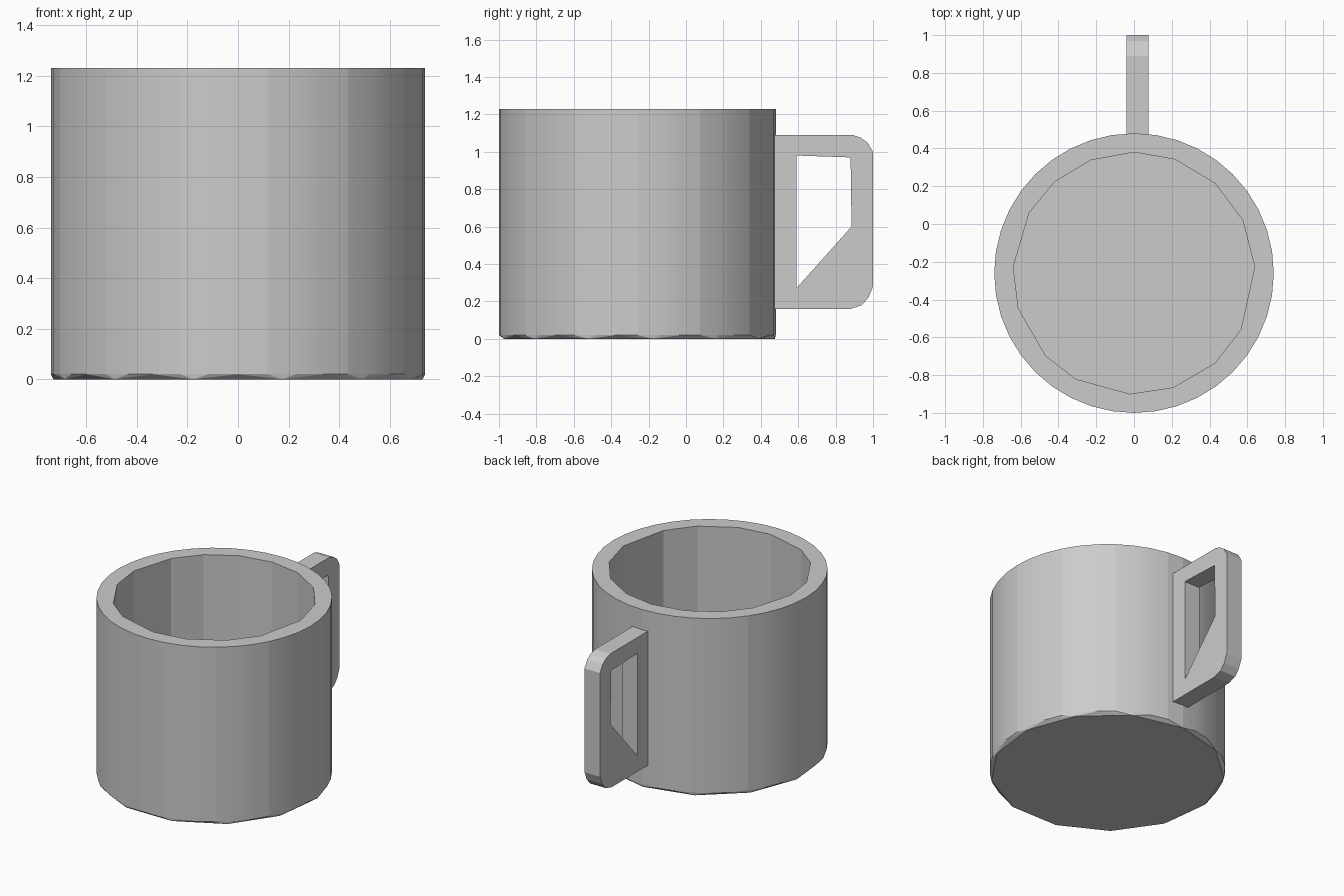
import bpy
import bmesh
from math import cos, sin, radians

cube = bpy.data.objects.get("Cube")
if cube:
    bpy.data.objects.remove(cube, do_unlink=True)

CENTRE_Y = -0.26
HEIGHT = 1.23

grey = bpy.data.materials.new("plain grey")
grey.use_nodes = True
grey.diffuse_color = (0.6, 0.6, 0.6, 1)
grey.node_tree.nodes["Principled BSDF"].inputs["Base Color"].default_value = (0.6, 0.6, 0.6, 1)


def finish(bm, name):
    """Turn a bmesh into a named, coloured object."""
    bmesh.ops.recalc_face_normals(bm, faces=bm.faces)
    mesh = bpy.data.meshes.new(name)
    bm.to_mesh(mesh)
    bm.free()
    mesh.materials.append(grey)
    obj = bpy.data.objects.new(name, mesh)
    bpy.context.collection.objects.link(obj)
    return obj


def add_loop(bm, points):
    """Add a closed loop of vertices and edges."""
    verts = [bm.verts.new(p) for p in points]
    for i, v in enumerate(verts):
        bm.edges.new((verts[i - 1], v))
    return verts


def ring(bm, angles, radius, z):
    return add_loop(bm, [(radius * cos(radians(a)), CENTRE_Y + radius * sin(radians(a)), z)
                         for a in angles])


def loop_edges(bm, verts):
    return [bm.edges.get((verts[i - 1], v)) for i, v in enumerate(verts)]


def skin(bm, lower, upper):
    """Join two rings with equal vertex counts by quads."""
    return [bm.faces.new((lower[i - 1], lower[i], upper[i], upper[i - 1]))
            for i in range(len(lower))]


def even(count):
    return [90 + 360 * i / count for i in range(count)]


# Cup: coarse base, finely rounded wall, flat rim and uneven faceted cavity
inner = [90, 111, 131, 150, 177, 197, 223, 241, 268, 289, 312, 332, 363, 386, 408, 430]
bm = bmesh.new()
base = ring(bm, even(13), 0.735, 0)
foot = ring(bm, even(40), 0.74, 0.02)
lip = ring(bm, even(40), 0.74, HEIGHT)
mouth = ring(bm, inner, 0.64, HEIGHT)
floor = ring(bm, inner, 0.64, 0.1)
bmesh.ops.bridge_loops(bm, edges=loop_edges(bm, base) + loop_edges(bm, foot))
for face in skin(bm, foot, lip):
    face.smooth = True
skin(bm, mouth, floor)
bm.faces.new(base)
bm.faces.new(floor)

# Rim: match every wall vertex to the nearest cavity vertex
nearest = [min(mouth, key=lambda m: (m.co - v.co).length) for v in lip]
for i, v in enumerate(lip):
    a, b = nearest[i - 1], nearest[i]
    bm.faces.new((lip[i - 1], v, b) if a == b else (lip[i - 1], v, b, a))

# Crisp edges around the wall and along its vertical seams
for edge in loop_edges(bm, foot) + loop_edges(bm, lip):
    edge.smooth = False
for low, high in list(zip(foot, lip))[::3]:
    bm.edges.get((low, high)).smooth = False
finish(bm, "cup")

# Handle: rounded slab with a slanted opening
LEFT, RIGHT = 0.078, -0.041
outline = [(0.44, 0.16), (0.88, 0.16), (0.94, 0.18), (0.975, 0.22), (1, 0.28),
           (1, 1), (0.97, 1.05), (0.935, 1.075), (0.89, 1.09), (0.44, 1.09)]
opening = [(0.59, 0.27), (0.885, 0.6), (0.88, 0.97), (0.59, 0.98)]
bm = bmesh.new()
for profile in (outline, opening):
    add_loop(bm, [(RIGHT, y, z) for y, z in profile])
bmesh.ops.triangle_fill(bm, edges=bm.edges[:], use_beauty=True)
side = bmesh.ops.extrude_face_region(bm, geom=bm.faces[:], use_keep_orig=True)
moved = [g for g in side["geom"] if isinstance(g, bmesh.types.BMVert)]
bmesh.ops.translate(bm, verts=moved, vec=(LEFT - RIGHT, 0, 0))
finish(bm, "handle")
